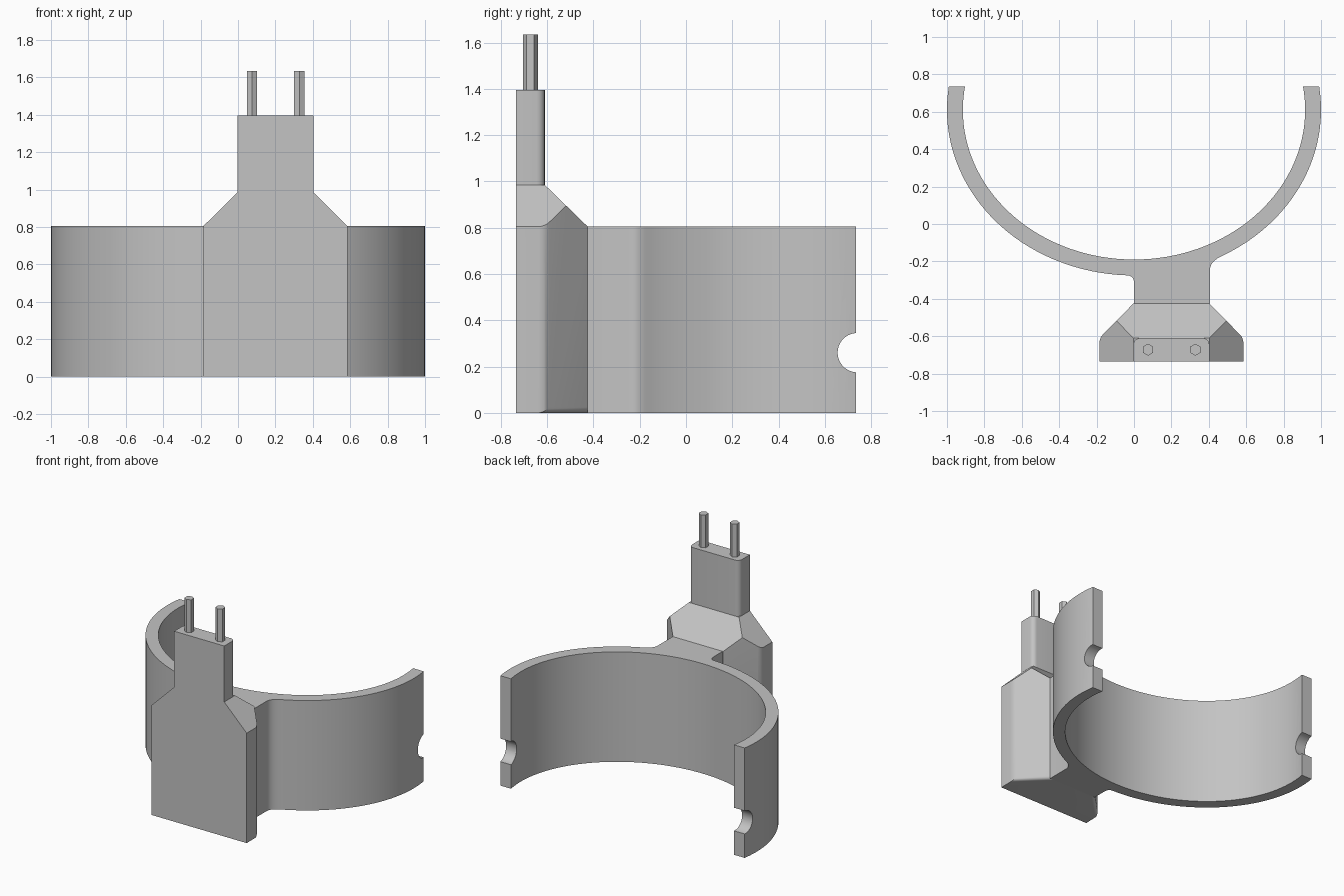
import bpy, bmesh
from math import pi, asin, cos, sin, radians
from mathutils import Vector, Matrix

if "Cube" in bpy.data.objects:
    bpy.data.objects.remove(bpy.data.objects["Cube"], do_unlink=True)

grey = bpy.data.materials.new("plain grey")
grey.use_nodes = True
grey.diffuse_color = (0.55, 0.55, 0.55, 1)
grey.node_tree.nodes["Principled BSDF"].inputs["Base Color"].default_value = grey.diffuse_color


def make(name, bm):
    bmesh.ops.recalc_face_normals(bm, faces=bm.faces)
    mesh = bpy.data.meshes.new(name)
    bm.to_mesh(mesh)
    bm.free()
    mesh.materials.append(grey)
    ob = bpy.data.objects.new(name, mesh)
    bpy.context.collection.objects.link(ob)
    return ob


def smooth(ob, angle=30):
    bpy.ops.object.select_all(action="DESELECT")
    ob.select_set(True)
    bpy.context.view_layer.objects.active = ob
    bpy.ops.object.shade_smooth_by_angle(angle=radians(angle))


def arc(a, b, t0, t1, n):
    # points on an ellipse around the clamp axis
    ts = [t0 + (t1 - t0) * i / n for i in range(n + 1)]
    return [Vector((a * cos(t), AXIS_Y + b * sin(t))) for t in ts]


def fillet(p, corner, q, n=6):
    ks = [i / n for i in range(1, n + 1)]
    return [p * (1 - k) ** 2 + corner * 2 * k * (1 - k) + q * k * k for k in ks]


# Open clamp ring and its neck, one extruded outline
AXIS_Y, END_Y, HEIGHT = 0.61, 0.735, 0.805
NECK_L, NECK_R, NECK_Y = 0.0, 0.405, -0.425
A, B, A_IN, B_IN = 1.0, 0.885, 0.915, 0.8
rise, rise_in = asin((END_Y - AXIS_Y) / B), asin((END_Y - AXIS_Y) / B_IN)
bottom = 1.5 * pi
left = arc(A, B, pi - rise, bottom - 0.04, 36)
right = arc(A, B, bottom + asin(0.47), 2 * pi + rise, 28)
inner = arc(A_IN, B_IN, 2 * pi + rise_in, pi - rise_in, 72)
outline = left + fillet(left[-1], Vector((NECK_L, -0.275)), Vector((NECK_L, -0.315)))
outline += [Vector((NECK_L, NECK_Y)), Vector((NECK_R, NECK_Y))]
start = Vector((NECK_R, -0.25))
outline += [start] + fillet(start, Vector((NECK_R, -0.2)), right[0]) + right[1:] + inner

bm = bmesh.new()
base = bm.faces.new([bm.verts.new((p.x, p.y, 0)) for p in outline])
top = bmesh.ops.extrude_face_region(bm, geom=[base])
bmesh.ops.translate(bm, vec=(0, 0, HEIGHT),
                    verts=[v for v in top["geom"] if isinstance(v, bmesh.types.BMVert)])
ring = make("clamp_ring", bm)

# Half-round notches in both ring ends
bm = bmesh.new()
bmesh.ops.create_cone(bm, cap_ends=True, segments=40, radius1=0.085, radius2=0.085, depth=3)
bmesh.ops.rotate(bm, verts=bm.verts, matrix=Matrix.Rotation(pi / 2, 3, "Y"))
bmesh.ops.translate(bm, verts=bm.verts, vec=(0, END_Y + 0.005, 0.26))
cutter = make("notch_cutter", bm)
cutter.hide_render = True
cut = ring.modifiers.new("notches", "BOOLEAN")
cut.operation, cut.object, cut.solver = "DIFFERENCE", cutter, "EXACT"
bpy.context.view_layer.update()
ring.data = bpy.data.meshes.new_from_object(ring.evaluated_get(bpy.context.evaluated_depsgraph_get()))
ring.modifiers.clear()
bpy.data.objects.remove(cutter, do_unlink=True)
smooth(ring)

# Plug body: chamfered block with mitred sloping shoulders
CX, HALF, WIDE = 0.2, 0.203, 0.385
FRONT, RIDGE, SHOULDER, TIP = -0.735, -0.61, 0.985, 1.395
points = []
for s in (-1, 1):
    for z in (0, HEIGHT):
        points += [(CX + s * WIDE, FRONT, z), (CX + s * WIDE, RIDGE, z), (CX + s * HALF, NECK_Y, z)]
    points += [(CX + s * HALF, FRONT, SHOULDER), (CX + s * HALF, RIDGE, SHOULDER)]
    points.append((CX + s * (HALF + WIDE) / 2, (RIDGE + NECK_Y) / 2, (HEIGHT + SHOULDER) / 2))
bm = bmesh.new()
for p in points:
    bm.verts.new(p)
bmesh.ops.convex_hull(bm, input=bm.verts)
bmesh.ops.dissolve_limit(bm, angle_limit=radians(2), verts=bm.verts, edges=bm.edges)


def is_soft(e):
    a, b = (v.co for v in e.verts)
    ridge = max(abs(a.y - RIDGE), abs(b.y - RIDGE), abs(a.x - b.x), min(a.z, b.z)) < 0.01
    foot = max(a.z, b.z) < 0.01 and abs(a.y - b.y) > 0.05 and max(a.y, b.y) > RIDGE + 0.05
    return ridge or foot


bmesh.ops.bevel(bm, geom=[e for e in bm.edges if is_soft(e)], offset=0.025,
                segments=4, profile=0.5, affect="EDGES", clamp_overlap=True)
smooth(make("plug_body", bm), 25)

# Upright plug head with rounded back corners
bm = bmesh.new()
bmesh.ops.create_cube(bm, size=1)
bmesh.ops.scale(bm, verts=bm.verts, vec=(2 * HALF, RIDGE - FRONT, TIP - SHOULDER))
bmesh.ops.translate(bm, verts=bm.verts, vec=(CX, (RIDGE + FRONT) / 2, (TIP + SHOULDER) / 2))
back = [e for e in bm.edges if all(v.co.y > RIDGE - 0.01 for v in e.verts)
        and abs(e.verts[0].co.z - e.verts[1].co.z) > 0.1]
bmesh.ops.bevel(bm, geom=back, offset=0.035, segments=5, profile=0.5, affect="EDGES")
smooth(make("plug_head", bm))

# Two six-sided contact pins
for name, x in (("right_pin", 0.075), ("left_pin", 0.328)):
    bm = bmesh.new()
    bmesh.ops.create_cone(bm, cap_ends=True, segments=6, radius1=0.032, radius2=0.032, depth=0.25)
    bmesh.ops.translate(bm, verts=bm.verts, vec=(x, -0.672, 1.51))
    make(name, bm)
